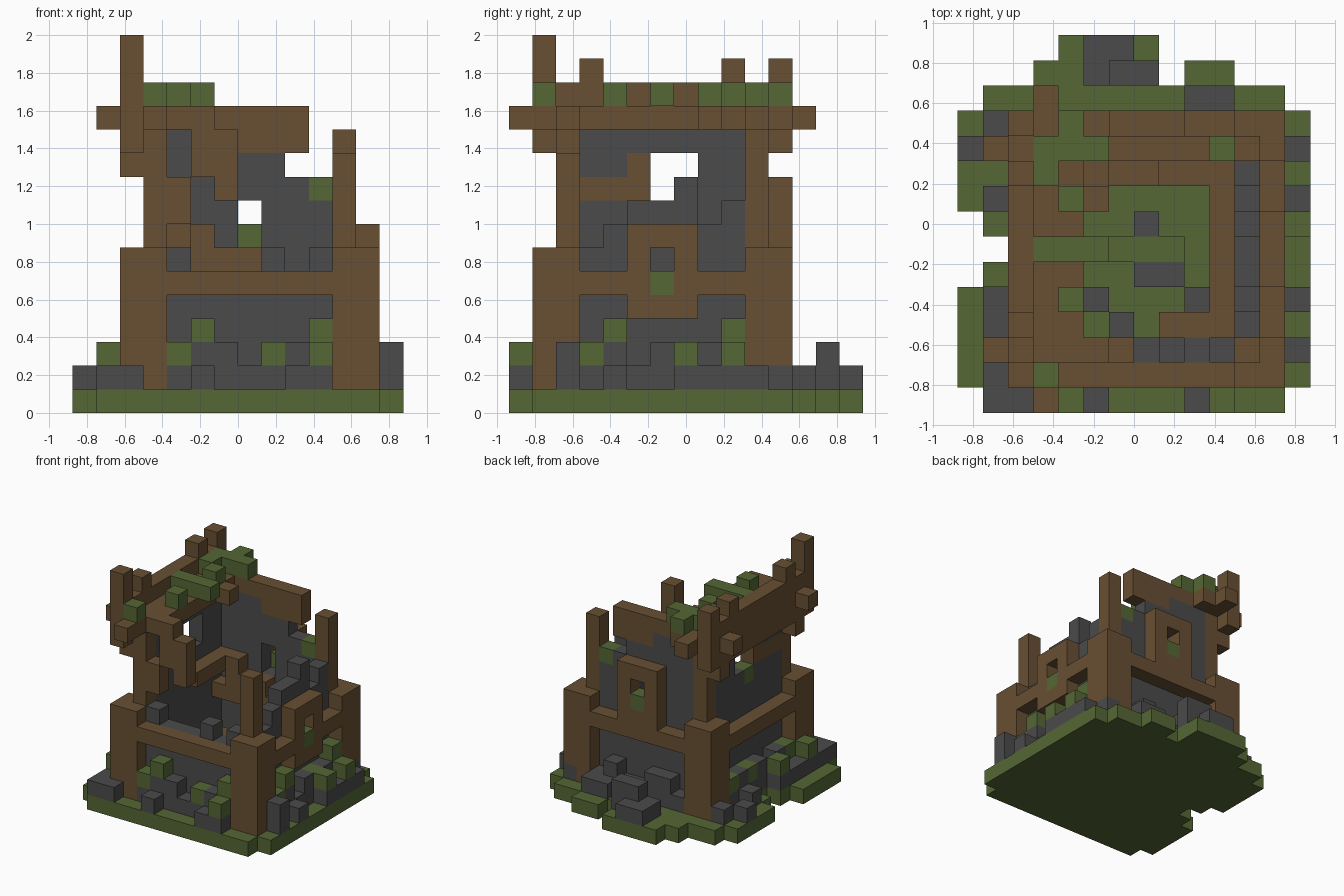
import bpy
import bmesh
from mathutils import Vector

default_cube = bpy.data.objects.get("Cube")
if default_cube:
    bpy.data.objects.remove(default_cube, do_unlink=True)

UNIT = 0.125
ORIGIN = Vector((-0.875, -0.9375, 0))


def make_material(name, red, green, blue):
    material = bpy.data.materials.new(name)
    material.use_nodes = True
    colour = (red, green, blue, 1)
    material.diffuse_color = colour
    material.node_tree.nodes["Principled BSDF"].inputs["Base Color"].default_value = colour
    return material


WOOD = make_material("weathered_wood", 0.14, 0.08, 0.033)
STONE = make_material("dark_stone", 0.07, 0.07, 0.07)
MOSS = make_material("moss_green", 0.09, 0.135, 0.035)

materials = {}
occupied = {}


def cells(*ranges):
    """All block positions inside three inclusive ranges."""
    spans = [range(r, r + 1) if isinstance(r, int) else range(r[0], r[1] + 1) for r in ranges]
    return [(x, y, z) for x in spans[0] for y in spans[1] for z in spans[2]]


def fill(part, material, x, y, z):
    materials[part] = material
    for cell in cells(x, y, z):
        occupied[cell] = part


def carve(x, y, z):
    for cell in cells(x, y, z):
        occupied.pop(cell, None)


def scatter(part, material, level, *spots):
    for x, y in spots:
        fill(part, material, x, y, level)


# Mossy ground slab with a ragged outline
fill("ground", MOSS, (0, 13), (1, 11), 0)
for row in (0, 12):
    fill("ground", MOSS, (1, 12), row, 0)
fill("ground", MOSS, (3, 7), 13, 0)
fill("ground", MOSS, (9, 10), 13, 0)
fill("ground", MOSS, (4, 7), 14, 0)
carve(0, (5, 7), 0)
carve(1, 6, 0)

# Lower storey stone walls
for row in (2, 10):
    fill("lower_wall", STONE, (3, 11), row, (1, 5))
for column in (3, 11):
    fill("lower_wall", STONE, column, (2, 10), (1, 5))

# Lower corner pillars, L shaped in plan
for column, inward in ((2, 3), (12, 11)):
    for row, beside in ((1, 2), (11, 10)):
        fill("corner_pillar", WOOD, column, row, (1, 6))
        fill("corner_pillar", WOOD, inward, row, (1, 6))
        fill("corner_pillar", WOOD, column, beside, (1, 6))

# Timber ring between the storeys, with the inner floor edge
for row in (1, 11):
    fill("floor_beam", WOOD, (2, 12), row, 5)
for column in (2, 12):
    fill("floor_beam", WOOD, column, (1, 11), 5)
fill("inner_floor", WOOD, (4, 10), 9, 5)
fill("inner_floor", WOOD, 10, (3, 9), 5)
fill("inner_floor", WOOD, (8, 10), 3, 5)
fill("broken_floor", WOOD, (5, 7), 9, 6)
fill("broken_floor", WOOD, (4, 5), 9, 7)
fill("broken_floor", WOOD, 4, (6, 8), 7)

# Upper left wall with a broken window and its timber lining
fill("upper_left_wall", STONE, 3, (3, 9), (6, 11))
carve(3, (6, 7), (9, 10))
fill("left_window_frame", WOOD, 3, (3, 5), 9)
fill("left_window_frame", WOOD, 3, 5, 10)
fill("left_sill_moss", MOSS, 3, 6, 8)

# Upper back wall, ruined towards one end
for column, top in zip(range(4, 11), (11, 11, 11, 10, 10, 9, 8)):
    fill("upper_back_wall", STONE, column, 10, (6, top))
fill("back_wall_moss", MOSS, 10, 10, 9)

# Upper right wall, broken into steps
for row, top in zip(range(3, 10), (6, 7, 8, 8, 9, 7, 8)):
    fill("upper_right_wall", STONE, 11, row, (6, top))

# Stumps of the upper front wall
for column in (4, 8, 10):
    fill("front_wall_stump", STONE, column, 2, 6)

# Upper storey posts
fill("front_right_post", WOOD, 3, 2, (6, 11))
fill("back_right_post", WOOD, 3, 10, (6, 11))
fill("front_left_post", WOOD, 11, 2, (6, 10))
fill("back_left_post", WOOD, 11, 10, (6, 11))

# Side window frame with mossy sill
fill("side_window_frame", WOOD, 12, (5, 7), (4, 7))
carve((11, 12), 6, (5, 6))
fill("side_sill_moss", MOSS, 12, 6, 5)

# Back window frame with mossy sill
fill("back_window_frame", WOOD, (6, 8), 11, (6, 9))
carve(7, (10, 11), (7, 8))
fill("back_sill_moss", MOSS, 7, 11, 7)

# Broken frame of the front upper window
fill("front_window_frame", WOOD, (5, 6), 2, (10, 11))
fill("front_window_frame", WOOD, 6, 2, 9)
fill("front_window_frame", WOOD, 4, 2, (8, 9))

# Roof beams overhanging the walls
fill("eaves_beam", WOOD, 2, (1, 11), (11, 12))
for row in (2, 10):
    fill("eaves_bracket", WOOD, 2, row, 10)
fill("long_roof_beam", WOOD, 3, (0, 12), 12)
fill("front_roof_beam", WOOD, (1, 5), 2, 12)
fill("back_roof_beam", WOOD, (1, 9), 10, 12)
fill("back_roof_beam", WOOD, (7, 9), 10, 11)

# Remaining roof boards and their moss
fill("roof_boards", WOOD, 4, (3, 9), 12)
fill("roof_boards", WOOD, 5, 8, 12)
fill("roof_boards", WOOD, 4, 11, 12)
scatter("roof_moss", MOSS, 13, (3, 1), (4, 4), ((3, 5), 6), (4, 8), (3, 9), ((3, 5), 10), (4, 11))

# Top rail with stubs and the tall corner spike
fill("top_rail", WOOD, 2, (2, 11), 13)
for row in (3, 9, 11):
    fill("rafter_stub", WOOD, 2, row, 14)
fill("corner_spike", WOOD, 2, 1, (11, 15))

# Rubble piled against the walls below the beams
for column in range(4, 11):
    for row in (1, 11):
        fill("wall_rubble", STONE, column, row, 1)
for row in range(3, 10):
    for column in (2, 12):
        fill("wall_rubble", STONE, column, row, 1)
fill("wall_rubble", STONE, 12, (10, 11), 1)
for place in (5, 6, 9):
    fill("wall_rubble", STONE, place, 1, 2)
    fill("wall_rubble", STONE, place, 11, 2)
fill("wall_rubble", STONE, 10, 1, 2)
for row in (4, 6, 8):
    fill("wall_rubble", STONE, 12, row, 2)
    fill("wall_rubble", STONE, 2, row, 2)

# Moss tufts on the rubble
for column in (4, 8):
    fill("rubble_moss", MOSS, column, 1, 2)
for column in (5, 10):
    fill("rubble_moss", MOSS, column, 1, 3)
for row in (3, 7, 9):
    fill("rubble_moss", MOSS, 12, row, 2)
    fill("rubble_moss", MOSS, 2, row, 2)
for row in (4, 9):
    fill("rubble_moss", MOSS, 12, row, 3)

# Loose stones around the building
scatter("loose_stones", STONE, 1, (1, 0), (2, 0), (5, 0), (9, 0))
for row in (1, 3, 4, 8, 11):
    fill("loose_stones", STONE, 1, row, 1)
for row in (2, 4, 8, 10):
    fill("loose_stones", STONE, 13, row, 1)
fill("loose_stones", STONE, 13, 2, 2)
fill("loose_stones", STONE, 0, 10, 1)
fill("loose_stones", STONE, (9, 10), 12, 1)
fill("loose_stones", STONE, (5, 7), 13, 1)
fill("loose_stones", STONE, (6, 7), 13, 2)
fill("loose_stones", STONE, (5, 6), 14, 1)

# Stones capped with moss
for column, row in ((10, 0), (1, 2), (1, 5), (13, 7), (13, 9)):
    fill("capped_stone", STONE, column, row, 1)
    fill("stone_cap_moss", MOSS, column, row, 2)

# Debris on the floor inside
scatter("floor_debris", STONE, 1, (7, 7), ((7, 8), 5), (9, 4), (5, 4), (6, 3))
fill("floor_moss", MOSS, (6, 8), 6, 1)


# Turn each part into a mesh showing only its outer block faces
def build_part(part):
    own = {cell for cell, owner in occupied.items() if owner == part}
    bm = bmesh.new()
    for cell in own:
        for axis in range(3):
            for side in (0, 1):
                neighbour = list(cell)
                neighbour[axis] += 2 * side - 1
                if tuple(neighbour) in own:
                    continue
                corners = []
                for u, v in ((0, 0), (1, 0), (1, 1), (0, 1)):
                    corner = Vector(cell)
                    corner[axis] += side
                    corner[(axis + 1) % 3] += u
                    corner[(axis + 2) % 3] += v
                    corners.append(bm.verts.new(ORIGIN + corner * UNIT))
                bm.faces.new(corners if side else corners[::-1])
    bmesh.ops.remove_doubles(bm, verts=bm.verts, dist=UNIT / 100)
    mesh = bpy.data.meshes.new(part)
    bm.to_mesh(mesh)
    bm.free()
    mesh.materials.append(materials[part])
    bpy.context.collection.objects.link(bpy.data.objects.new(part, mesh))


for part_name in materials:
    build_part(part_name)
